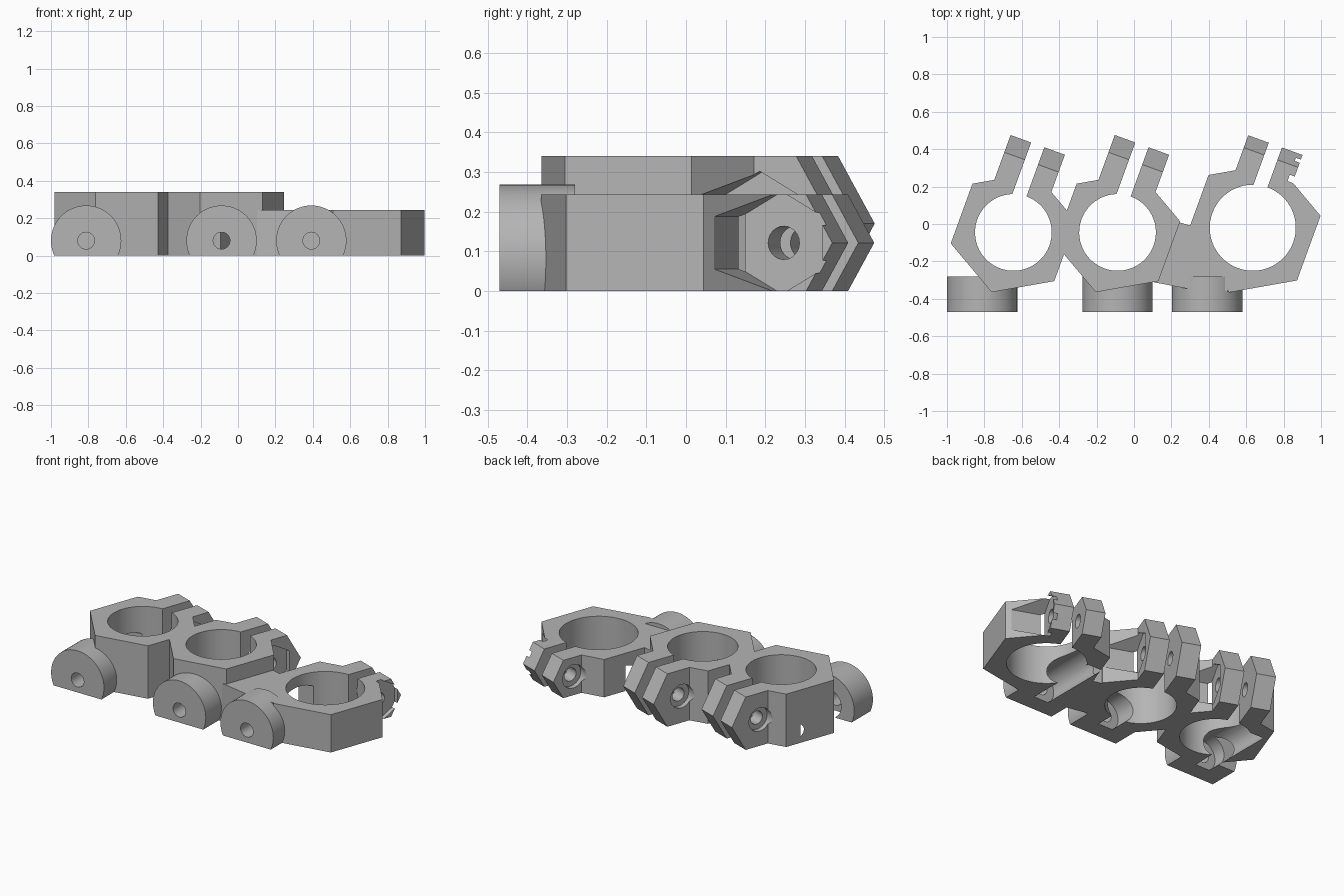
import bpy, bmesh, math
from mathutils import Matrix, Vector

if "Cube" in bpy.data.objects:
    bpy.data.objects.remove(bpy.data.objects["Cube"])

grey = bpy.data.materials.new("plain grey")
grey.use_nodes = True
colour = (0.46, 0.46, 0.46, 1)
grey.diffuse_color = colour
grey.node_tree.nodes["Principled BSDF"].inputs["Base Color"].default_value = colour

# Clamp axes: u runs across the slot, v runs out along the arms
TURN = math.radians(-20)
U = Vector((math.cos(TURN), math.sin(TURN), 0))
V = Vector((-U.y, U.x, 0))
Z = Vector((0, 0, 1))
Y = Vector((0, 1, 0))
SLOT = (-0.075, 0.0)
ARM = 0.117


def prism(name, outline, start, sweep):
    """Solid made by sweeping a closed outline of points."""
    bm = bmesh.new()
    base = [bm.verts.new(p + start) for p in outline]
    face = bm.faces.new(base)
    out = bmesh.ops.extrude_face_region(bm, geom=[face])["geom"]
    bmesh.ops.translate(bm, vec=sweep, verts=[g for g in out if isinstance(g, bmesh.types.BMVert)])
    bmesh.ops.recalc_face_normals(bm, faces=bm.faces)
    mesh = bpy.data.meshes.new(name)
    bm.to_mesh(mesh)
    bm.free()
    mesh.materials.append(grey)
    ob = bpy.data.objects.new(name, mesh)
    bpy.context.collection.objects.link(ob)
    return ob


def ring(radius, sides, a, b, offset=0.0):
    """Regular polygon in the plane of a and b."""
    angles = [math.radians(offset) + math.tau * i / sides for i in range(sides)]
    return [radius * (math.cos(t) * a + math.sin(t) * b) for t in angles]


def combine(ob, tool, operation):
    """Apply a boolean and discard the tool."""
    mod = ob.modifiers.new("cut", 'BOOLEAN')
    mod.operation = operation
    mod.solver = 'EXACT'
    mod.object = tool
    bpy.context.view_layer.update()
    graph = bpy.context.evaluated_depsgraph_get()
    mesh = bpy.data.meshes.new_from_object(ob.evaluated_get(graph))
    ob.modifiers.clear()
    ob.data = mesh
    bpy.data.objects.remove(tool)


def clamp(name, x, y, height, radius, bore, bolt, boss_x, web=None):
    centre = Vector((x, y, 0))
    mid = height / 2
    pivot = centre + V * bolt + Z * mid
    arm_r = mid / math.sin(math.radians(60))

    # Hexagonal body and the two hexagonal ears
    body = prism(name, ring(radius, 6, V, -U), centre, Z * height)
    ears = prism("ears", ring(arm_r, 6, V, Z), pivot + U * (SLOT[0] - ARM),
                 U * (2 * ARM + SLOT[1] - SLOT[0]))
    combine(body, ears, 'UNION')
    if web:
        combine(body, prism("web", [Vector((p[0], p[1], 0)) for p in web],
                            Vector(), Z * height), 'UNION')

    # Round mounting boss, cut flat along the bottom
    hub = Vector((boss_x, 0, 0.08))
    boss = prism("boss", ring(0.188, 64, Vector((1, 0, 0)), Z), hub - Y * 0.47, Y * 0.19)
    below = [Vector((-1, -1, 0)), Vector((1, -1, 0)), Vector((1, 1, 0)), Vector((-1, 1, 0))]
    combine(boss, prism("floor", below, Vector(), Z * -0.5), 'DIFFERENCE')
    combine(body, boss, 'UNION')

    # Bore, slot, clamping bolt hole, head recess and nut trap
    slot = [U * SLOT[0] + V * 0.08, U * SLOT[1] + V * 0.08, U * SLOT[1] + V * 0.6, U * SLOT[0] + V * 0.6]
    cutters = [
        prism("bore", ring(bore, 64, U, V), centre - Z * 0.1, Z * 0.6),
        prism("slot", slot, centre - Z * 0.1, Z * 0.6),
        prism("bolt", ring(0.042, 24, V, Z), pivot - U * 0.4, U * 0.8),
        prism("head", ring(0.075, 32, V, Z), pivot + U * (SLOT[0] - ARM + 0.03), U * -0.2),
        prism("nut", ring(0.132, 6, V, Z, 30), pivot + U * (ARM - 0.028), U * 0.3),
        # Mounting screw hole and its wider channel through the body
        prism("screw", ring(0.045, 24, Vector((1, 0, 0)), Z), hub - Y * 0.6, Y * 0.4),
        prism("channel", ring(0.095, 32, Vector((1, 0, 0)), Z), hub - Y * 0.36, Y * 0.48),
    ]
    for cutter in cutters:
        combine(body, cutter, 'DIFFERENCE')

    bpy.ops.object.select_all(action='DESELECT')
    body.select_set(True)
    bpy.context.view_layer.objects.active = body
    bpy.ops.object.shade_smooth_by_angle(angle=math.radians(25))


clamp("right_clamp", -0.645, -0.045, 0.34, 0.34, 0.205, 0.288, -0.812)
clamp("middle_clamp", -0.088, -0.045, 0.34, 0.34, 0.205, 0.288, -0.088)
clamp("left_clamp", 0.635, -0.02, 0.243, 0.368, 0.23, 0.316, 0.392,
      web=[(0.1, -0.31), (0.28, -0.345), (0.5, -0.36), (0.5, -0.06), (0.3, -0.008), (0.22, 0.015)])
